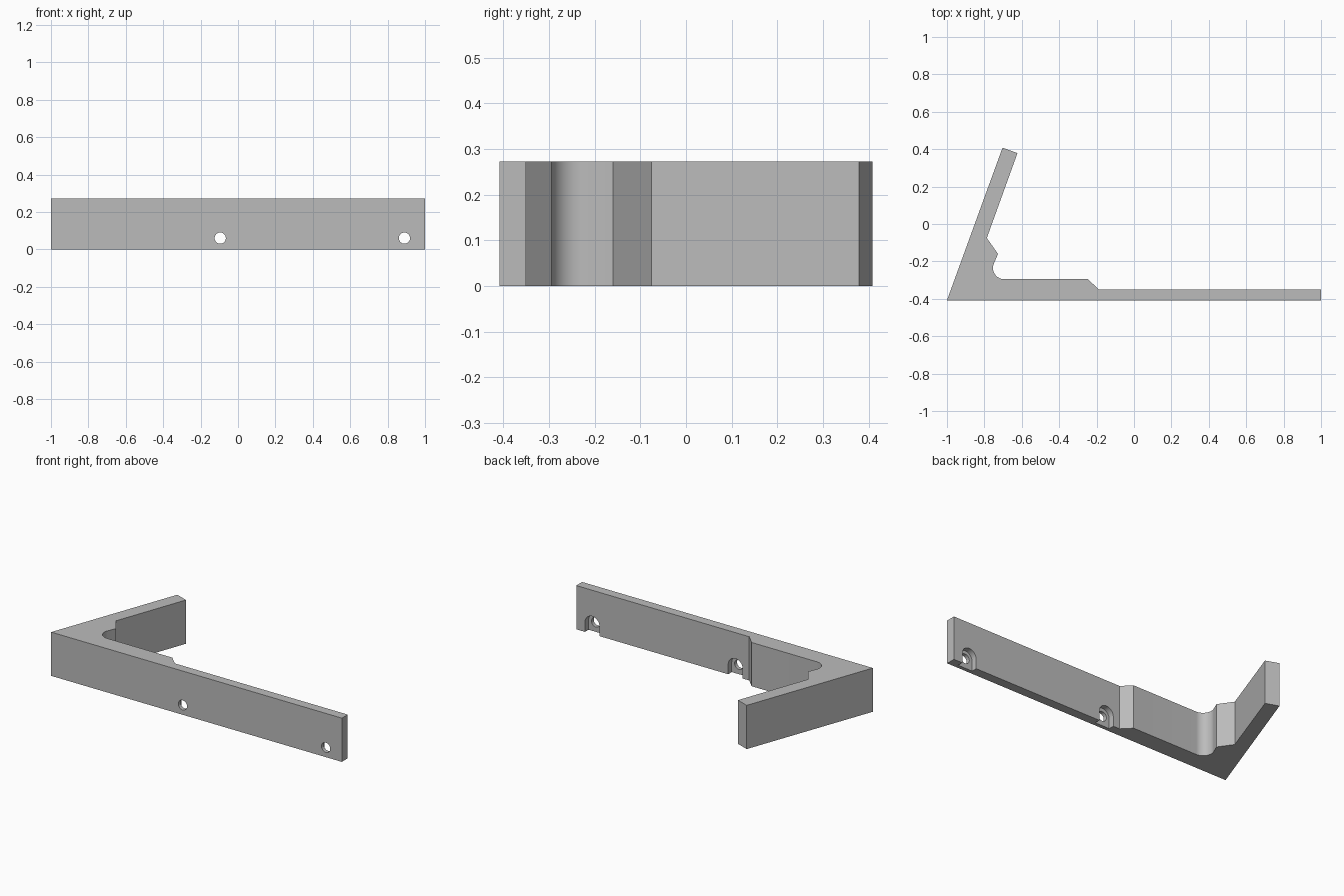
import bpy, bmesh
from math import cos, sin, pi, radians
from mathutils import Vector

cube = bpy.data.objects.get("Cube")
if cube:
    bpy.data.objects.remove(cube, do_unlink=True)

HEIGHT, FRONT, BAR_BACK = 0.272, -0.408, -0.35
HOLE_Z, HOLE_R, SLOT_R, SLOT_FLOOR = 0.06, 0.03, 0.05, -0.385

grey = bpy.data.materials.new("grey plastic")
grey.use_nodes = True
colour = (0.5, 0.5, 0.5, 1)
grey.diffuse_color = colour
grey.node_tree.nodes["Principled BSDF"].inputs["Base Color"].default_value = colour


def arc(cx, cy, r, start, end, steps):
    angles = [radians(start + (end - start) * i / steps) for i in range(steps + 1)]
    return [(cx + r * cos(a), cy + r * sin(a)) for a in angles]


def prism(name, points, offset):
    """Extrude a closed outline of 3D points along an offset."""
    bm = bmesh.new()
    face = bm.faces.new([bm.verts.new(p) for p in points])
    extruded = bmesh.ops.extrude_face_region(bm, geom=[face])["geom"]
    moved = [g for g in extruded if isinstance(g, bmesh.types.BMVert)]
    bmesh.ops.translate(bm, verts=moved, vec=Vector(offset))
    bmesh.ops.recalc_face_normals(bm, faces=bm.faces)
    mesh = bpy.data.meshes.new(name)
    bm.to_mesh(mesh)
    bm.free()
    obj = bpy.data.objects.new(name, mesh)
    bpy.context.collection.objects.link(obj)
    mesh.materials.append(grey)
    return obj


# Angled bracket: long bar, thick root, rounded inner corner, ridge and slanted arm
outline = [(-1, FRONT), (1, FRONT), (1, BAR_BACK), (-0.19, BAR_BACK), (-0.245, -0.295)]
outline += arc(-0.694, -0.235, 0.06, 270, 160, 14)
outline += [(-0.727, -0.16), (-0.787, -0.075), (-0.623, 0.379), (-0.703, 0.408)]
bracket = prism("angled_bracket", [(x, y, 0) for x, y in outline], (0, 0, HEIGHT))


def cut(cutter):
    cutter.hide_render = True
    mod = bracket.modifiers.new("cut", "BOOLEAN")
    mod.operation, mod.solver, mod.object = "DIFFERENCE", "EXACT", cutter
    bpy.context.view_layer.objects.active = bracket
    bpy.ops.object.modifier_apply(modifier=mod.name)
    bpy.data.objects.remove(cutter, do_unlink=True)


# Screw holes, each with an arched recess open at the bottom of the back face
for x in (-0.095, 0.89):
    arch = [(x - SLOT_R, -0.05), (x + SLOT_R, -0.05)] + arc(x, HOLE_Z, SLOT_R, 0, 180, 20)
    cut(prism("recess_cutter", [(a, SLOT_FLOOR, z) for a, z in arch], (0, 0.07, 0)))
    ring = arc(x, HOLE_Z, HOLE_R, 0, 360, 28)[:-1]
    cut(prism("hole_cutter", [(a, -0.5, z) for a, z in ring], (0, 0.2, 0)))

bpy.ops.object.select_all(action="DESELECT")
bracket.select_set(True)
bpy.context.view_layer.objects.active = bracket
bpy.ops.object.shade_smooth_by_angle(angle=pi / 7)
